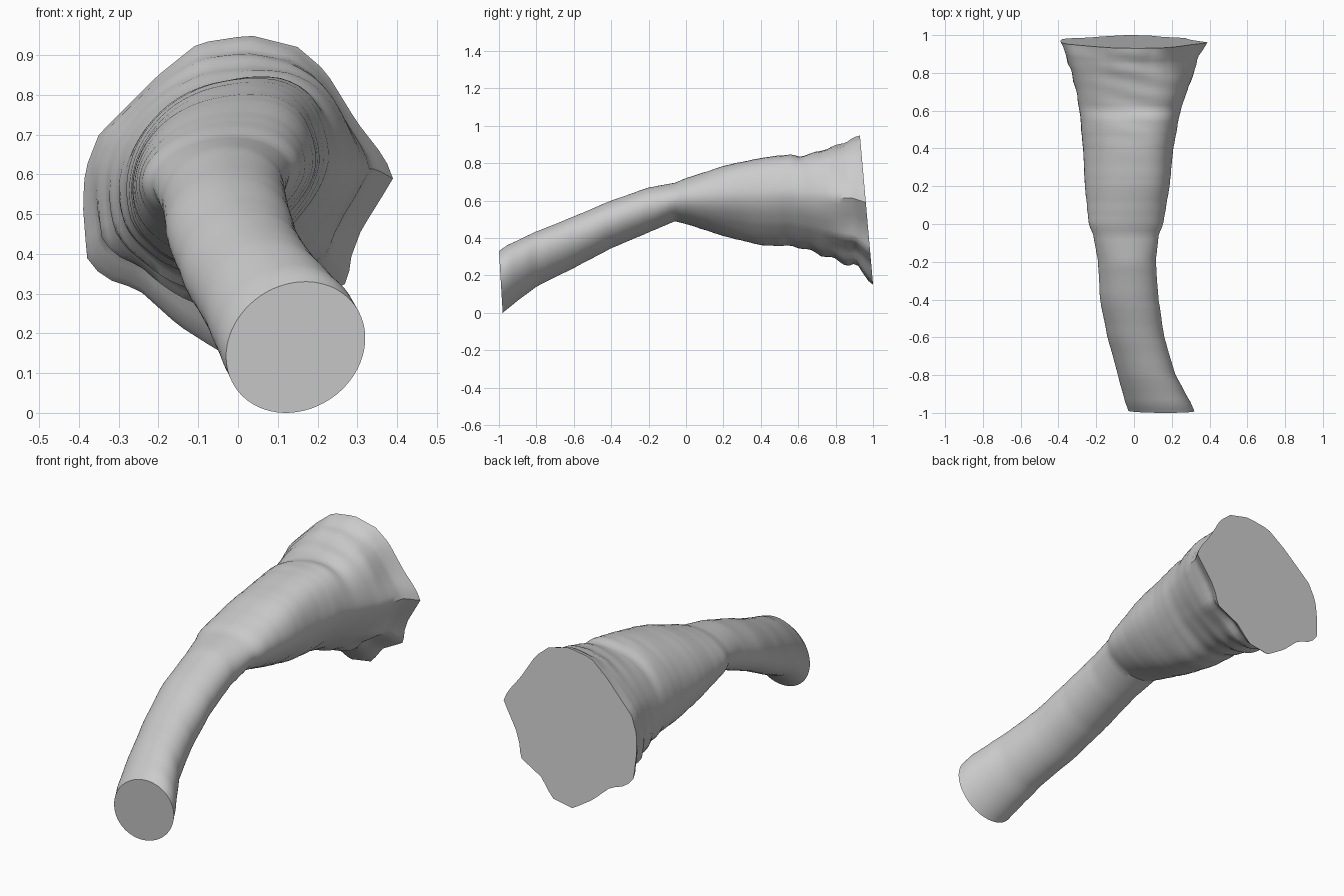
import bpy, bmesh, math, random

if "Cube" in bpy.data.objects:
    bpy.data.objects.remove(bpy.data.objects["Cube"])

random.seed(4)
SIDES, RINGS = 64, 84

# Stations along the limb: y, left x, right x, bottom z, top z
STATIONS = [
    (-0.99, -0.03, 0.32, 0.00, 0.33), (-0.95, -0.045, 0.305, 0.03, 0.36),
    (-0.80, -0.085, 0.22, 0.14, 0.435), (-0.60, -0.14, 0.16, 0.24, 0.515),
    (-0.40, -0.18, 0.13, 0.345, 0.60), (-0.20, -0.19, 0.115, 0.43, 0.67),
    (-0.06, -0.215, 0.13, 0.49, 0.695), (0.00, -0.24, 0.155, 0.475, 0.72),
    (0.20, -0.26, 0.19, 0.41, 0.78), (0.40, -0.27, 0.21, 0.36, 0.82),
    (0.56, -0.285, 0.24, 0.355, 0.84), (0.61, -0.29, 0.25, 0.345, 0.825),
    (0.78, -0.325, 0.31, 0.28, 0.87), (0.90, -0.365, 0.345, 0.235, 0.92),
    (0.965, -0.39, 0.39, 0.15, 0.95),
]
# Outline of the flared rim, counter-clockwise from the right tip (x, z)
RIM = [(0.39, 0.59), (0.37, 0.64), (0.30, 0.73), (0.22, 0.86), (0.15, 0.92),
       (0.03, 0.95), (-0.10, 0.93), (-0.20, 0.85), (-0.35, 0.70), (-0.385, 0.61),
       (-0.39, 0.52), (-0.38, 0.39), (-0.34, 0.34), (-0.25, 0.31), (-0.15, 0.22),
       (-0.04, 0.15), (0.08, 0.17), (0.15, 0.26), (0.28, 0.33), (0.28, 0.38),
       (0.31, 0.46), (0.36, 0.54)]


def lerp(a, b, t):
    return a + (b - a) * t


def smooth(a, b, v):
    t = min(1, max(0, (v - a) / (b - a)))
    return t * t * (3 - 2 * t)


def lobe(angle, degrees, power):
    return max(0, math.cos(angle - math.radians(degrees))) ** power


def station(y):
    for a, b in zip(STATIONS, STATIONS[1:]):
        if y <= b[0] + 1e-9:
            t = (y - a[0]) / (b[0] - a[0])
            return [lerp(p, q, t) for p, q in zip(a, b)]
    return list(STATIONS[-1])


def rim_radius(angle):
    """Distance from centre to the normalised rim outline along a ray."""
    pts = [(x / 0.39, (z - 0.55) / 0.40) for x, z in RIM]
    dx, dz = math.cos(angle), math.sin(angle)
    for (ax, az), (bx, bz) in zip(pts, pts[1:] + pts[:1]):
        ex, ez = bx - ax, bz - az
        det = ex * dz - ez * dx
        if abs(det) < 1e-9:
            continue
        r = (ex * az - ez * ax) / det
        s = (dx * az - dz * ax) / det
        if r > 0 and -1e-6 <= s <= 1 + 1e-6:
            return r
    return 1.0


angles = [2 * math.pi * i / SIDES for i in range(SIDES)]
radii = [rim_radius(a) for a in angles]

# Skin lofted through the stations, gaining the rim's shape towards the wide end
bm = bmesh.new()
rings = []
y0, y1 = STATIONS[0][0], STATIONS[-1][0]
for k in range(RINGS + 1):
    y, xl, xr, zb, zt = station(lerp(y0, y1, k / RINGS))
    cx, cz, rx, rz = (xl + xr) / 2, (zb + zt) / 2, (xr - xl) / 2, (zt - zb) / 2
    blend = 0.15 * smooth(-0.05, 0.6, y) + 0.85 * smooth(0.68, 0.965, y)
    # Oval section leans a little so its crest sits to the right
    lean = 0.14 * (1 - smooth(0.6, 0.965, y))
    body = smooth(-0.1, 0.3, y) * (1 - smooth(0.7, 0.965, y))
    inside = 0 < k < RINGS
    crease = random.uniform(-1, 1) * inside
    ring = []
    for a, rr in zip(angles, radii):
        r = lerp(1.0, rr, blend)
        # Full upper shoulders, flattened lower right flank
        r += body * (0.09 * lobe(a, 55, 8) + 0.03 * lobe(a, 130, 8) - 0.11 * lobe(a, 318, 6))
        # Skin wrinkles: faint on the limb, deeper and slanted near the rim
        fold = math.sin(55 * y + 2.2 * math.cos(a) + 1.3 * math.sin(2 * a))
        if inside:
            r += 0.006 * crease
            r += 0.009 * smooth(0.3, 0.7, y) * fold * math.sin(a) ** 2
            r += 0.035 * lobe(a, 235, 2) * smooth(0.5, 0.75, y) * (fold - 0.4)
        x = cx + rx * r * math.cos(a - lean * 0.5)
        z = cz + rz * r * math.sin(a + lean * 0.5)
        yy = y - 0.088 * (z - 0.55) * smooth(0.4, 0.965, y)
        yy -= 0.06 * (z - 0.165) * (1 - smooth(-0.99, -0.8, y))
        ring.append(bm.verts.new((x, yy, z)))
    rings.append(ring)

for lo, hi in zip(rings, rings[1:]):
    for i in range(SIDES):
        j = (i + 1) % SIDES
        bm.faces.new((lo[i], lo[j], hi[j], hi[i]))

# Flat cut ends
bm.faces.new(rings[0])
bm.faces.new(rings[-1])
bmesh.ops.recalc_face_normals(bm, faces=bm.faces)

mesh = bpy.data.meshes.new("wrinkled_limb")
bm.to_mesh(mesh)
bm.free()
limb = bpy.data.objects.new("wrinkled_limb", mesh)
bpy.context.collection.objects.link(limb)
bpy.context.view_layer.objects.active = limb
limb.select_set(True)
bpy.ops.object.shade_smooth_by_angle(angle=math.radians(35))
